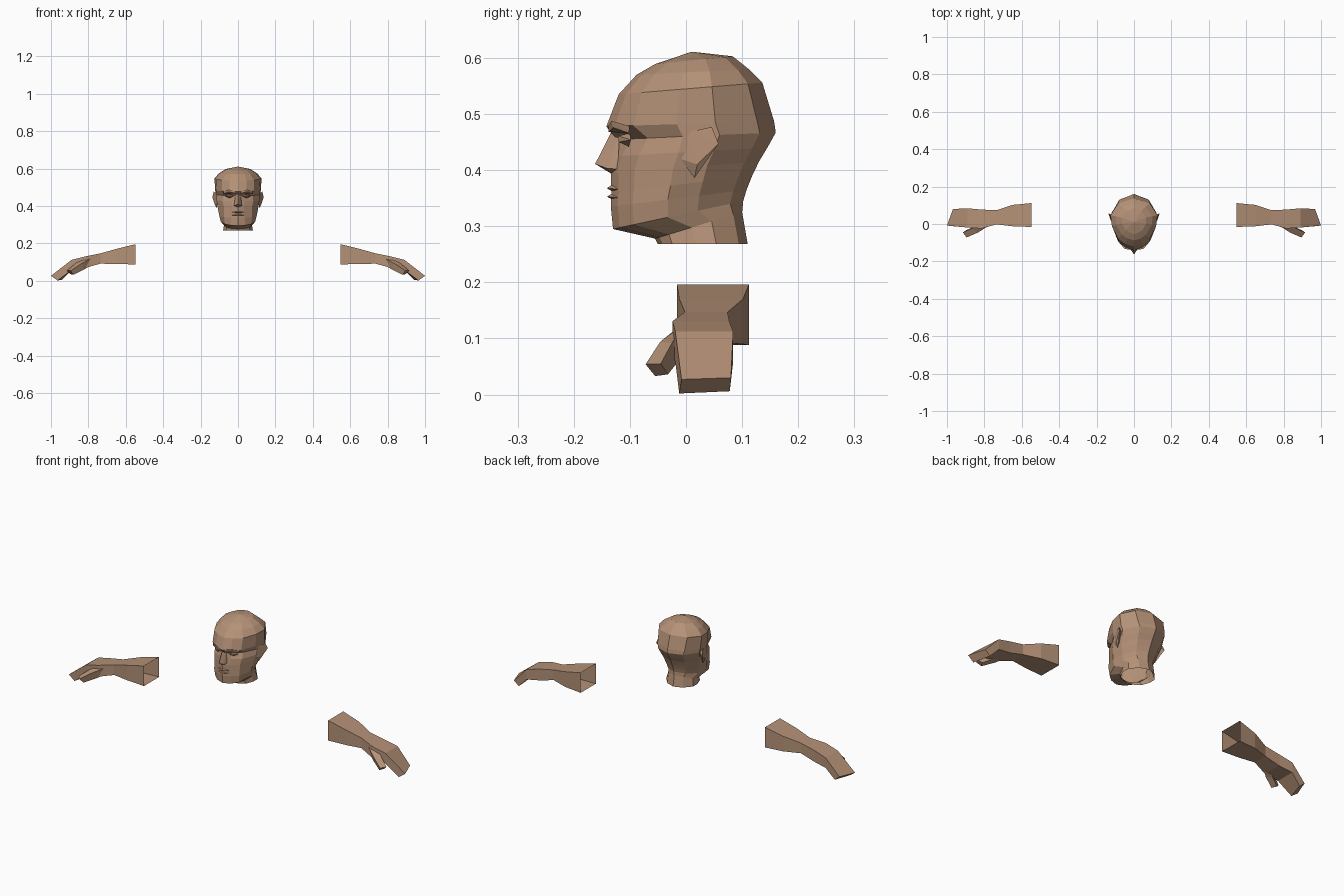
import bpy
import bmesh
from mathutils import Vector

cube = bpy.data.objects.get("Cube")
if cube:
    bpy.data.objects.remove(cube, do_unlink=True)

skin = bpy.data.materials.new("skin")
skin.use_nodes = True
skin_colour = (0.46, 0.285, 0.185, 1)
skin.diffuse_color = skin_colour
skin.node_tree.nodes["Principled BSDF"].inputs["Base Color"].default_value = skin_colour


def finish(name, bm):
    """Turn a bmesh into a flat shaded skin object."""
    bmesh.ops.recalc_face_normals(bm, faces=bm.faces)
    mesh = bpy.data.meshes.new(name)
    bm.to_mesh(mesh)
    bm.free()
    mesh.materials.append(skin)
    obj = bpy.data.objects.new(name, mesh)
    bpy.context.collection.objects.link(obj)
    return obj


def loft(name, rings, cap_end=False, apex=None):
    """Bridge closed rings of equal length, then cap or point the last one."""
    bm = bmesh.new()
    rows = [[bm.verts.new(p) for p in ring] for ring in rings]
    count = len(rows[0])
    for low, high in zip(rows, rows[1:]):
        for i in range(count):
            j = (i + 1) % count
            bm.faces.new((low[i], low[j], high[j], high[i]))
    last = rows[-1]
    if apex:
        tip = bm.verts.new(apex)
        for i in range(count):
            bm.faces.new((last[i], last[(i + 1) % count], tip))
    elif cap_end:
        bm.faces.new(last)
    return finish(name, bm)


def hull(name, points):
    """Small faceted solid wrapped around a few points."""
    bm = bmesh.new()
    for p in points:
        bm.verts.new(p)
    result = bmesh.ops.convex_hull(bm, input=bm.verts)
    loose = set(result["geom_interior"]) | set(result["geom_unused"])
    bmesh.ops.delete(bm, geom=[v for v in loose if isinstance(v, bmesh.types.BMVert)],
                     context="VERTS")
    return finish(name, bm)


def both(side, points):
    return [(side * x, y, z) for x, y, z in points]


# Head and neck: each ring is front y, front z, back y, back z,
# then half widths from the front column to the back corner
depths = (0.05, 0.16, 0.42, 0.65, 0.9)
head_rings = [
    (-.05, .268, .11, .268, .04, .065, .08, .08, .045),     # neck cut
    (-.055, .278, .10, .325, .035, .06, .075, .072, .045),  # under the jaw
    (-.13, .295, .102, .345, .04, .07, .092, .082, .05),    # jaw edge
    (-.134, .335, .108, .365, .036, .075, .1, .09, .055),   # chin
    (-.133, .36, .118, .39, .036, .075, .105, .1, .06),     # mouth
    (-.134, .395, .13, .415, .03, .076, .11, .108, .065),   # under the nose
    (-.127, .425, .145, .44, .035, .082, .115, .115, .07),  # cheekbone
    (-.126, .455, .16, .467, .035, .078, .115, .12, .075),  # eye line
    (-.142, .478, .157, .487, .045, .085, .115, .122, .08), # brow
    (-.12, .535, .136, .556, .045, .085, .118, .126, .085), # forehead
    (-.088, .57, .112, .58, .035, .065, .095, .1, .06),
    (-.055, .589, .083, .603, .02, .045, .065, .065, .04),
]
rings = []
for index, (yf, zf, yb, zb, *widths) in enumerate(head_rings):
    front, back = Vector((0, yf, zf)), Vector((0, yb, zb))
    half = []
    for column, (t, w) in enumerate(zip(depths, widths)):
        p = front.lerp(back, t)
        p.x = w
        if index == 7 and column < 2:   # eye socket hollow
            p.y += 0.012
        half.append(p)
    mirrored = [Vector((-p.x, p.y, p.z)) for p in reversed(half)]
    rings.append([front] + half + [back] + mirrored)
loft("head", rings, apex=(0, 0.01, 0.611))

# Nose
hull("nose", [(0, -.133, .468), (0, -.162, .411), (0, -.13, .392)] + [
    p for s in (1, -1) for p in both(s, [(.012, -.118, .465), (.022, -.122, .402),
                                         (.016, -.14, .403)])])

# Lips
for name, z, tall in (("upper_lip", .368, .007), ("lower_lip", .353, .006)):
    hull(name, [(0, -.141, z), (0, -.13, z + tall), (0, -.13, z - tall),
                (.034, -.122, z - .002), (-.034, -.122, z - .002)])

for side, label in ((1, "left"), (-1, "right")):
    # Brow ridge and eyelid
    hull(label + "_brow", both(side, [
        (.014, -.138, .468), (.016, -.138, .48), (.05, -.133, .488), (.05, -.13, .476),
        (.08, -.1, .478), (.076, -.102, .466), (.045, -.108, .48)]))
    hull(label + "_eyelid", both(side, [
        (.022, -.112, .454), (.043, -.121, .461), (.043, -.12, .45), (.07, -.098, .454),
        (.045, -.1, .466), (.045, -.102, .442)]))

    # Ear flaring out towards the back
    hull(label + "_ear", both(side, [
        (.112, -.01, .42), (.114, 0, .467), (.13, .046, .477), (.137, .058, .447),
        (.112, .015, .386), (.108, .045, .46), (.125, .02, .41)]))

    # Forearm and mitten hand: x, near y, far y, low z, high z
    sections = [(.548, -.016, .112, .088, .196), (.65, -.012, .102, .09, .171),
                (.735, -.002, .074, .092, .147), (.815, -.024, .077, .07, .131),
                (.89, -.019, .084, .058, .112)]
    arm = [both(side, [(x, y0, z0), (x, y1, z0), (x, y1, z1), (x, y0, z1)])
           for x, y0, y1, z0, z1 in sections]
    arm.append(both(side, [(.965, -.012, .002), (.94, .078, .006),
                           (.968, .08, .03), (1, -.008, .027)]))
    loft(label + "_arm", arm, cap_end=True)

    # Thumb
    thumb = [both(side, [(.77, .01, .09), (.8, .015, .08), (.82, -.005, .125),
                         (.775, -.008, .125)]),
             both(side, [(.825, -.03, .06), (.85, -.012, .062), (.87, -.025, .092),
                         (.835, -.046, .094)]),
             both(side, [(.88, -.055, .033), (.895, -.032, .036), (.915, -.045, .055),
                         (.895, -.072, .054)])]
    loft(label + "_thumb", thumb, cap_end=True)
